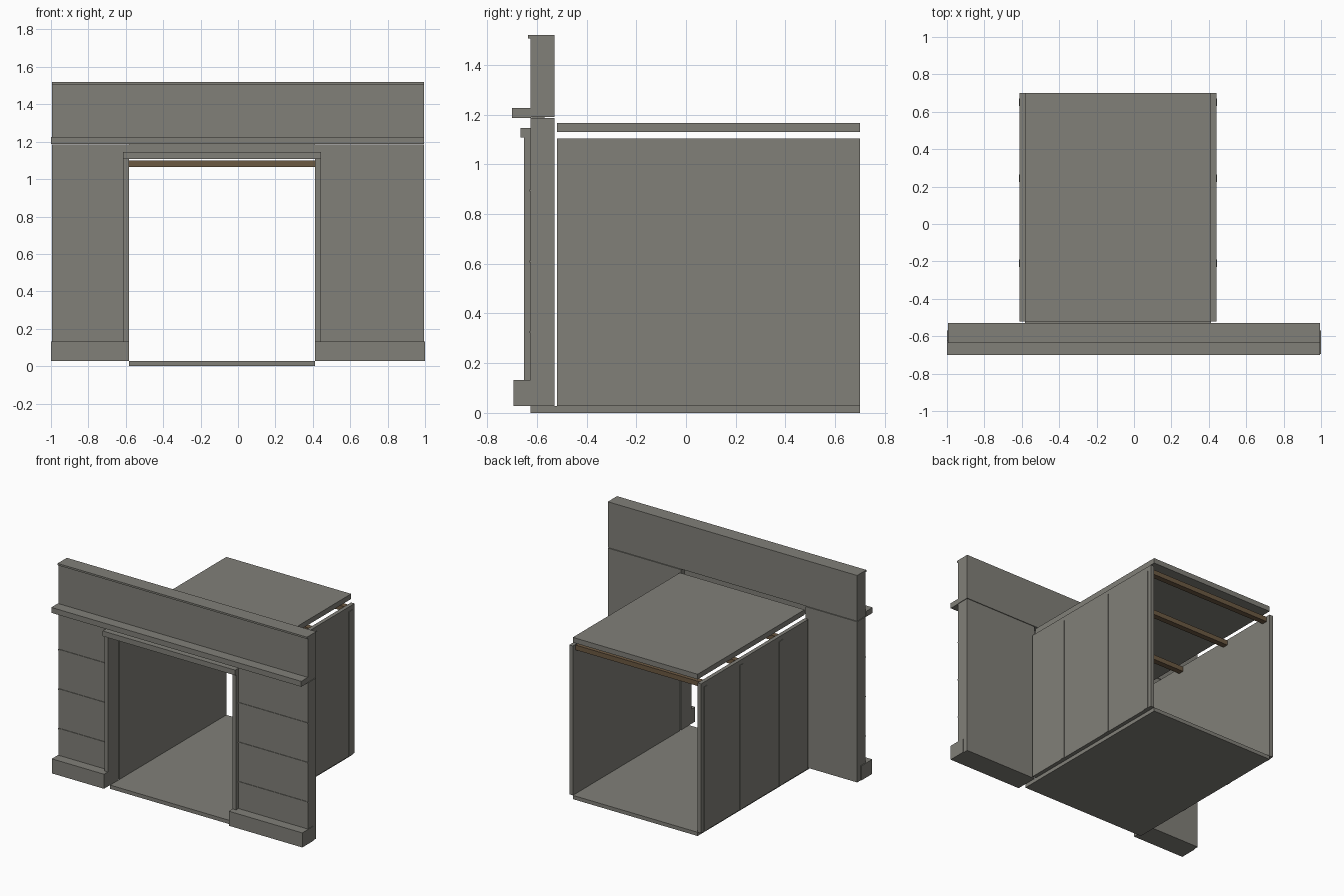
import bpy

if "Cube" in bpy.data.objects:
    bpy.data.objects.remove(bpy.data.objects["Cube"])


def material(name, rgb):
    m = bpy.data.materials.new(name)
    m.diffuse_color = (*rgb, 1)
    m.use_nodes = True
    m.node_tree.nodes["Principled BSDF"].inputs["Base Color"].default_value = m.diffuse_color
    return m


STONE = material("grey_concrete", (0.22, 0.215, 0.19))
TIMBER = material("brown_timber", (0.15, 0.10, 0.055))


def box(name, x, y, z, mat=STONE):
    """Box from (min, max) ranges on each axis."""
    bpy.ops.mesh.primitive_cube_add(size=1, location=[(a + b) / 2 for a, b in (x, y, z)])
    ob = bpy.context.object
    ob.name = name
    ob.scale = [b - a for a, b in (x, y, z)]
    bpy.ops.object.transform_apply(location=False, rotation=False, scale=True)
    ob.data.materials.append(mat)
    return ob


# Opening edges (slightly off centre), floor level and wall thickness
L, R, FLOOR, T = -0.583, 0.413, 0.027, 0.028
FRONT, BACK, END = -0.625, -0.53, 0.70
HEAD = 1.19

# Tunnel floor and roof slab
box("floor_slab", (L, R), (FRONT, END), (0, FLOOR))
box("roof_slab", (L, R), (-0.52, END), (1.13, 1.167))

# Upper facade wall, coping, cornice and lintel
box("header_wall", (-0.995, 0.995), (FRONT, BACK), (HEAD, 1.52))
box("coping_strip", (-0.995, 0.995), (-0.635, FRONT), (1.507, 1.52))
box("cornice", (-1, 0.995), (-0.70, FRONT + 0.002), (1.187, 1.226))
box("lintel_infill", (L, R), (FRONT + 0.003, BACK - 0.04), (1.11, HEAD))
box("lintel_trim", (L - 0.032, R + 0.03), (-0.665, FRONT), (1.108, 1.146))

RIBS = (-0.21, 0.245, 0.65)

for side, inner, s in (("left", L, -1), ("right", R, 1)):
    def span(a, b):
        return min(a, b), max(a, b)

    # Facade pier, plinth and door jamb trim
    box(side + "_pier", span(inner, s * 0.995), (FRONT, BACK), (FLOOR, 1.186))
    box(side + "_plinth", span(inner, s), (-0.695, -0.57), (FLOOR, 0.132))
    box(side + "_jamb_trim", span(inner, inner + s * T), (-0.652, FRONT), (0.13, 1.108))

    # Thin masonry course lines on the pier
    for z in (0.325, 0.61, 0.895):
        box(side + "_course_line", span(inner + s * T, s * 0.995),
            (FRONT - 0.004, FRONT), (z - 0.004, z + 0.004))

    # Tunnel side wall with shallow outer ribs
    box(side + "_tunnel_wall", span(inner, inner + s * T), (-0.52, END), (FLOOR, 1.105))
    for y in RIBS:
        box(side + "_wall_rib", span(inner + s * T, inner + s * (T + 0.004)),
            (y - 0.02, y + 0.02), (FLOOR, 1.072))

# Timber roof beams
for y in RIBS:
    box("roof_beam", (L, R), (y - 0.02, y + 0.02), (1.065, 1.10), TIMBER)
